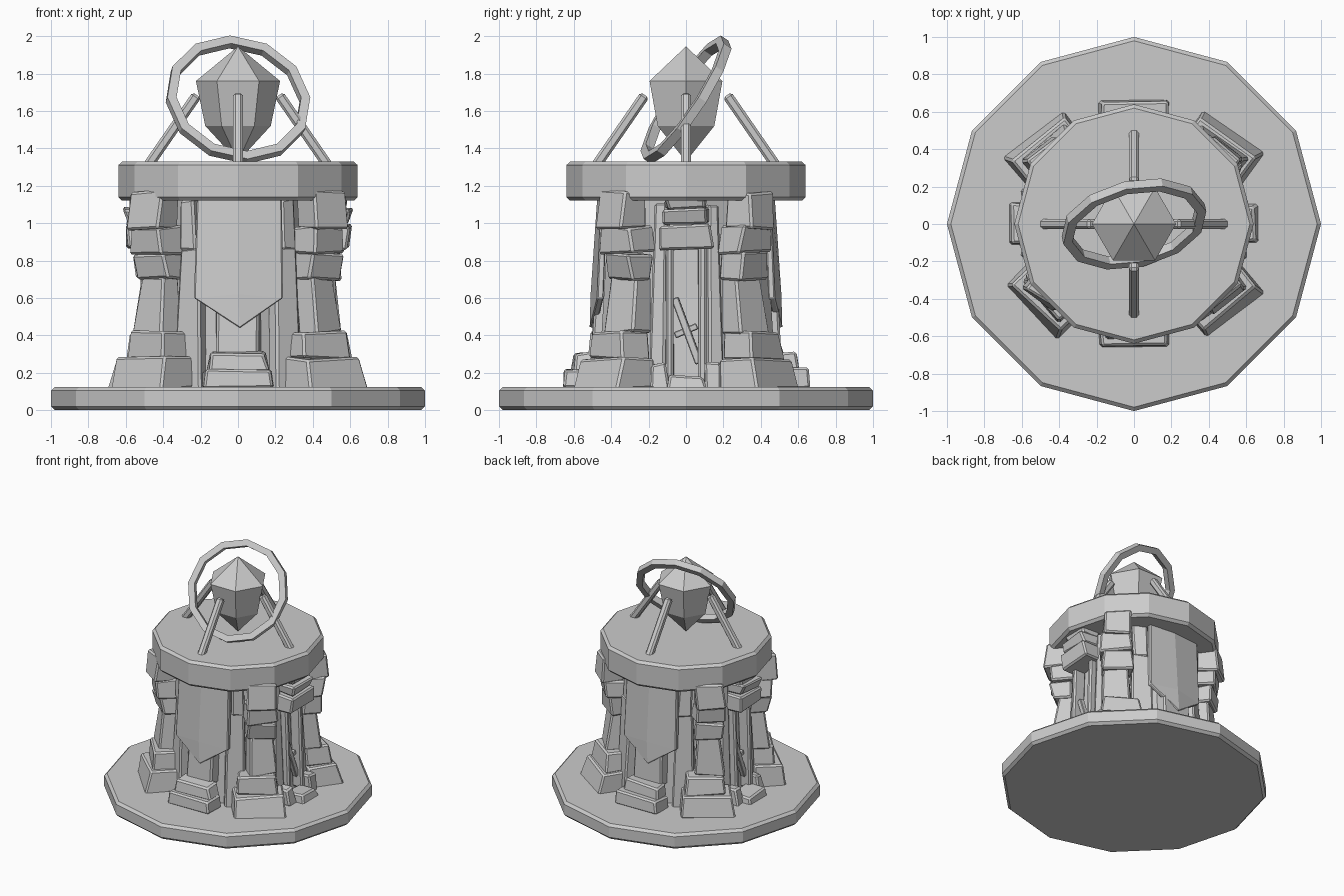
import bpy, bmesh, random
from math import radians, cos, sin, pi
from mathutils import Vector, Matrix

if "Cube" in bpy.data.objects:
    bpy.data.objects.remove(bpy.data.objects["Cube"])

random.seed(4)


def make(name, verts, faces, bevel=0.0):
    bm = bmesh.new()
    vs = [bm.verts.new(v) for v in verts]
    for f in faces:
        bm.faces.new([vs[i] for i in f])
    bmesh.ops.recalc_face_normals(bm, faces=bm.faces[:])
    me = bpy.data.meshes.new(name)
    bm.to_mesh(me)
    bm.free()
    ob = bpy.data.objects.new(name, me)
    bpy.context.collection.objects.link(ob)
    if bevel:
        m = ob.modifiers.new("bevel", 'BEVEL')
        m.width, m.segments = bevel, 1
        m.limit_method = 'ANGLE'
    return ob


def lathe(name, rings, n, bevel=0.0, phase=0.0):
    """Stack of n-sided rings (radius, z); a zero radius closes to a point."""
    verts, idx, faces = [], [], []
    for r, z in rings:
        k = 1 if r == 0 else n
        idx.append([len(verts) + i for i in range(k)] * (n // k))
        verts += [(r * cos(phase + 2 * pi * i / n), r * sin(phase + 2 * pi * i / n), z) for i in range(k)]
    for a, b in zip(idx, idx[1:]):
        for i in range(n):
            j = (i + 1) % n
            faces.append(list(dict.fromkeys((a[i], a[j], b[j], b[i]))))
    for ring in (idx[0], idx[-1]):
        if len(set(ring)) == n:
            faces.append(ring)
    return make(name, verts, faces, bevel)


BOX = [(0, 1, 3, 2), (4, 5, 7, 6), (0, 1, 5, 4), (2, 3, 7, 6), (0, 2, 6, 4), (1, 3, 7, 5)]


def block(name, ang, r0, r1, z0, z1, bottom, top, yaw=None, side=0.0, jit=0.012, bevel=0.012):
    """Rough tapered stone: bottom/top are (width, depth), r0/r1 the radial centres."""
    yaw = ang if yaw is None else yaw
    verts = []
    for z, r, (w, d) in ((z0, r0, bottom), (z1, r1, top)):
        c = Vector((cos(ang), sin(ang), 0)) * r
        out, tan = Vector((cos(yaw), sin(yaw), 0)), Vector((-sin(yaw), cos(yaw), 0))
        for a in (-1, 1):
            for b in (-1, 1):
                p = c + out * a * d / 2 + tan * (b * w / 2 + side) + Vector((0, 0, z))
                verts.append(p + Vector([random.uniform(-jit, jit) for _ in range(3)]))
    return make(name, verts, BOX, bevel)


def beam(name, a, b, w, bevel=0.012):
    a, b = Vector(a), Vector(b)
    rot = (b - a).to_track_quat('Z', 'Y')
    verts = [p + rot @ Vector((x * w / 2, y * w / 2, 0)) for p in (a, b) for x in (-1, 1) for y in (-1, 1)]
    return make(name, verts, BOX, bevel)


# Floor slab, core drum and top slab
lathe("base_slab", [(1.0, 0), (1.0, 0.125)], 12, 0.02)
lathe("core_drum", [(0.47, 0.11), (0.43, 0.6), (0.42, 1.14)], 12, 0, pi / 12)
lathe("top_slab", [(0.64, 1.12), (0.64, 1.33)], 12, 0.02)

# Four stacked corner pillars
STACK = [
    ("foot", 40, 0.60, 0.58, 0.11, 0.28, (0.40, 0.26), (0.36, 0.22)),
    ("footing", 40, 0.56, 0.54, 0.27, 0.42, (0.31, 0.20), (0.27, 0.18)),
    ("shaft", 36, 0.54, 0.51, 0.41, 0.72, (0.22, 0.14), (0.18, 0.12)),
    ("collar", 36, 0.52, 0.53, 0.70, 0.84, (0.22, 0.15), (0.22, 0.16)),
    ("neck", 36, 0.53, 0.54, 0.84, 0.98, (0.25, 0.17), (0.22, 0.17)),
    ("capital", 37, 0.57, 0.56, 0.97, 1.17, (0.22, 0.18), (0.21, 0.16)),
]
for sx in (-1, 1):
    for sy in (-1, 1):
        def corner(deg):
            a = radians(deg)
            return a if (sx, sy) == (1, 1) else pi - a if sy == 1 else -a if sx == 1 else pi + a
        for nm, deg, r0, r1, z0, z1, bot, top in STACK:
            twist = random.uniform(-7, 7)
            block("pillar_" + nm, corner(deg), r0, r1, z0, z1, bot, top, corner(48 + twist))
        # Leaning wall stones between pillar and banner
        block("wall_stone_low", corner(57), 0.48, 0.44, 0.11, 0.87, (0.17, 0.08), (0.14, 0.08))
        block("wall_stone_high", corner(55), 0.44, 0.43, 0.85, 1.13, (0.11, 0.09), (0.10, 0.09))
        # Leaning wall stones between pillar and side doorway
        block("side_stone", corner(18), 0.49, 0.44, 0.11, 1.10, (0.08, 0.07), (0.07, 0.07))

# Front and back: plinth, pilaster, pointed banner
for s in (-1, 1):
    a = s * pi / 2
    block("plinth_low", a, 0.58, 0.57, 0.11, 0.22, (0.38, 0.17), (0.36, 0.16))
    block("plinth_high", a, 0.54, 0.53, 0.20, 0.31, (0.32, 0.14), (0.29, 0.12))
    block("pilaster", a, 0.46, 0.41, 0.28, 1.13, (0.24, 0.09), (0.22, 0.08))
    outline = [(-0.22, 1.13, 0.455), (-0.235, 0.60, 0.475), (0.01, 0.44, 0.515),
               (0.24, 0.60, 0.475), (0.235, 1.13, 0.455)]
    mid = [(0.0, 1.13, 0.475), (0.0, 0.62, 0.51)]
    pts = outline + mid
    verts = [(-s * x, s * (y - d), z) for d in (0, 0.035) for x, z, y in pts]
    faces = [(0, 1, 6, 5), (5, 6, 3, 4), (1, 2, 6), (2, 3, 6)]
    faces += [tuple(i + 7 for i in f) for f in faces]
    rim = [0, 1, 2, 3, 4, 5]
    faces += [(i, j, j + 7, i + 7) for i, j in zip(rim, rim[1:] + rim[:1])]
    make("banner", verts, faces, 0.006)

# Left and right: narrow doorway with posts, lintel and broken slats
for a in (0, pi):
    block("door_step", a, 0.58, 0.57, 0.11, 0.18, (0.22, 0.18), (0.20, 0.16))
    for t in (-1, 1):
        block("door_foot", a, 0.53, 0.52, 0.11, 0.25, (0.09, 0.14), (0.08, 0.11), side=t * 0.14)
        block("door_post", a, 0.49, 0.46, 0.15, 0.89, (0.045, 0.10), (0.04, 0.10), side=t * 0.09, jit=0.006)
    block("door_lintel", a, 0.50, 0.51, 0.86, 0.99, (0.29, 0.18), (0.27, 0.20))
    block("door_keystone", a, 0.50, 0.52, 0.99, 1.08, (0.23, 0.16), (0.24, 0.18))
    block("door_cap", a, 0.50, 0.50, 1.07, 1.13, (0.20, 0.14), (0.22, 0.16))
    c = cos(a)
    beam("door_slat", (c * 0.47, -c * 0.06, 0.60), (c * 0.48, c * 0.07, 0.25), 0.04, 0.005)
    beam("door_slat", (c * 0.47, c * 0.06, 0.45), (c * 0.47, -c * 0.06, 0.40), 0.035, 0.005)

# Crystal and the four struts that cradle it
lathe("crystal", [(0, 1.33), (0.175, 1.52), (0.225, 1.76), (0, 1.945)], 6)
for dx, dy in ((1, 0), (-1, 0), (0, 1), (0, -1)):
    beam("crystal_strut", (dx * 0.50, dy * 0.50, 1.28), (dx * 0.22, dy * 0.22, 1.685), 0.055, 0.013)

# Tilted twelve-sided orbit ring
n = Vector((0.19, -0.82, 0.54)).normalized()
rot = n.to_track_quat('Z', 'X').to_matrix()
section = [(0.392, -0.025), (0.392, 0.025), (0.342, 0.025), (0.342, -0.025)]
verts, faces = [], []
for i in range(12):
    t = 2 * pi * i / 12
    verts += [rot @ Vector((r * cos(t), r * sin(t), h)) + Vector((0, 0, 1.66)) for r, h in section]
    j = (i + 1) % 12
    faces += [(i * 4 + k, i * 4 + (k + 1) % 4, j * 4 + (k + 1) % 4, j * 4 + k) for k in range(4)]
make("orbit_ring", verts, faces)
